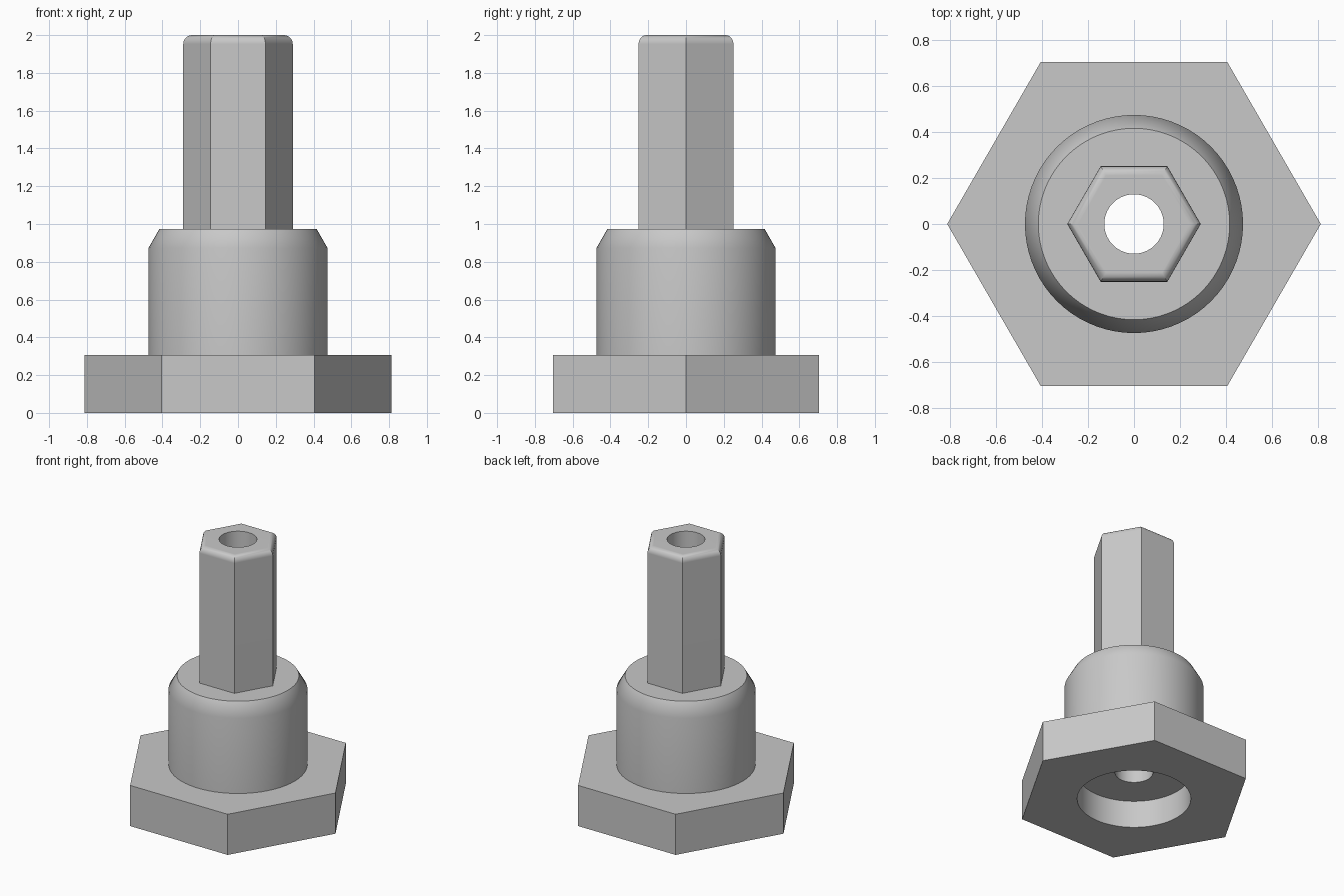
import bpy, bmesh, math

cube = bpy.data.objects.get("Cube")
if cube:
    bpy.data.objects.remove(cube, do_unlink=True)

GREY = (0.58, 0.58, 0.58, 1)
metal = bpy.data.materials.new("light grey metal")
metal.use_nodes = True
metal.diffuse_color = GREY
metal.node_tree.nodes["Principled BSDF"].inputs["Base Color"].default_value = GREY


def prism(name, sides, profile):
    """Closed solid from stacked regular polygons; profile lists (radius, z)."""
    bm = bmesh.new()
    rings = []
    for r, z in profile:
        angles = [math.tau * i / sides for i in range(sides)]
        rings.append([bm.verts.new((r * math.cos(a), r * math.sin(a), z)) for a in angles])
    for low, high in zip(rings, rings[1:]):
        for i in range(sides):
            j = (i + 1) % sides
            bm.faces.new((low[i], low[j], high[j], high[i]))
    bm.faces.new(rings[0][::-1])
    bm.faces.new(rings[-1])
    mesh = bpy.data.meshes.new(name)
    bm.to_mesh(mesh)
    bm.free()
    mesh.materials.append(metal)
    obj = bpy.data.objects.new(name, mesh)
    bpy.context.collection.objects.link(obj)
    return obj


def combine(body, tool, operation):
    """Apply a boolean to the body and discard the tool."""
    tool.hide_render = True
    mod = body.modifiers.new(operation, "BOOLEAN")
    mod.operation = operation
    mod.solver = "EXACT"
    mod.object = tool
    bpy.context.view_layer.objects.active = body
    bpy.ops.object.modifier_apply(modifier=mod.name)
    bpy.data.objects.remove(tool, do_unlink=True)


ROUND = 72

# Hexagonal flange
body = prism("hex_drive_adapter", 6, [(0.812, 0), (0.812, 0.306)])

# Chamfered round boss
boss = prism("boss", ROUND, [(0.474, 0.25), (0.474, 0.873), (0.416, 0.974)])
combine(body, boss, "UNION")

# Hexagonal shank with rounded top edges
fillet = 0.047
steps = 6
profile = [(0.29, 0.9)]
for k in range(steps + 1):
    a = math.pi / 2 * k / steps
    profile.append((0.29 - fillet * (1 - math.cos(a)), 2 - fillet * (1 - math.sin(a))))
combine(body, prism("shank", 6, profile), "UNION")

# Counterbore underneath and through hole
combine(body, prism("counterbore", ROUND, [(0.388, -0.1), (0.388, 0.205)]), "DIFFERENCE")
combine(body, prism("through_hole", ROUND, [(0.129, -0.2), (0.129, 2.2)]), "DIFFERENCE")

# Smooth round walls, crisp edges, flat large faces
bpy.ops.object.select_all(action="DESELECT")
body.select_set(True)
bpy.context.view_layer.objects.active = body
bpy.ops.object.shade_smooth_by_angle(angle=math.radians(35))
weighted = body.modifiers.new("weighted_normals", "WEIGHTED_NORMAL")
weighted.keep_sharp = True
